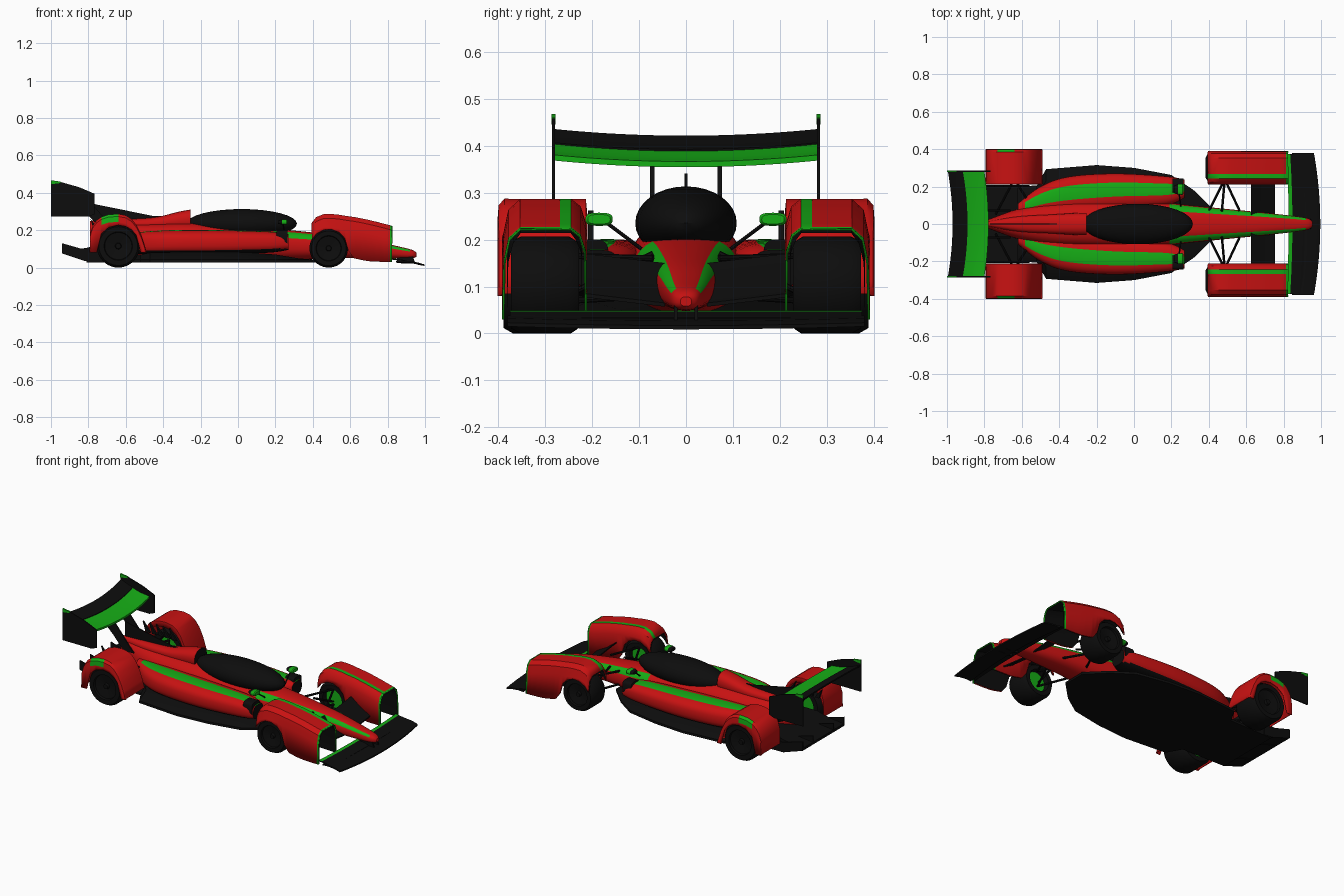
import bpy, bmesh
from math import sin, cos, pi, sqrt, radians
from mathutils import Vector

if "Cube" in bpy.data.objects:
    bpy.data.objects.remove(bpy.data.objects["Cube"])


def mat(name, c):
    m = bpy.data.materials.new(name)
    m.diffuse_color = (*c, 1)
    m.use_nodes = True
    m.node_tree.nodes["Principled BSDF"].inputs["Base Color"].default_value = m.diffuse_color
    return m


RED, GREEN = mat("red", (0.58, 0.006, 0.006)), mat("green", (0.008, 0.42, 0.008))
BLACK = mat("black", (0.004, 0.004, 0.004))


def finish(name, bm, mats, mirror=False, thick=0):
    bmesh.ops.recalc_face_normals(bm, faces=bm.faces)
    me = bpy.data.meshes.new(name)
    bm.to_mesh(me)
    bm.free()
    ob = bpy.data.objects.new(name, me)
    bpy.context.collection.objects.link(ob)
    for m in mats:
        me.materials.append(m)
    if thick:
        s = ob.modifiers.new("thickness", 'SOLIDIFY')
        s.thickness, s.offset = thick, 0
    if mirror:
        ob.modifiers.new("mirror", 'MIRROR').use_axis = (False, True, False)
    return ob


def loft(name, rings, mats, pick=None, closed=True, caps=(0, 0), mirror=False, thick=0):
    bm = bmesh.new()
    vs = [[bm.verts.new(p) for p in r] for r in rings]
    n = len(rings[0])
    for a, b in zip(vs, vs[1:]):
        for j in range(n if closed else n - 1):
            k = (j + 1) % n
            f = bm.faces.new((a[j], a[k], b[k], b[j]))
            if pick:
                f.material_index = pick(f.calc_center_median(), j)
    if closed:
        for r, m in ((vs[0], caps[0]), (vs[-1], caps[1])):
            bm.faces.new(r).material_index = m
    return finish(name, bm, mats, mirror, thick)


def smooth(secs, k=5):
    # Catmull-Rom through the section parameters
    out = []
    for i in range(len(secs) - 1):
        p0, p1, p2 = secs[max(i - 1, 0)], secs[i], secs[i + 1]
        p3 = secs[min(i + 2, len(secs) - 1)]
        for s in range(k):
            t = s / k
            out.append([0.5 * (2*b + (c - a)*t + (2*a - 5*b + 4*c - d)*t*t + (3*b - a - 3*c + d)*t**3)
                        for a, b, c, d in zip(p0, p1, p2, p3)])
    return out + [list(secs[-1])]


def oval(x, y0, y1, z0, z1, e=2.6, n=32):
    pts = []
    for i in range(n):
        c, s = cos(2*pi*i/n), sin(2*pi*i/n)
        pw = lambda v: (1 if v > 0 else -1) * abs(v) ** (2/e)
        pts.append((x, (y0+y1)/2 + (y1-y0)/2*pw(c), (z0+z1)/2 + (z1-z0)/2*pw(s)))
    return pts


def plate(name, outline, y, w, m, mirror=True):
    return loft(name, [[(x, y + d, z) for x, z in outline] for d in (-w/2, w/2)], [m], mirror=mirror)


def rods(name, pairs, r, m=BLACK):
    bm = bmesh.new()
    for a, b in pairs:
        a, b = Vector(a), Vector(b)
        d = b - a
        M = d.to_track_quat('Z', 'Y').to_matrix().to_4x4()
        M.translation = (a + b) / 2
        bmesh.ops.create_cone(bm, cap_ends=True, segments=8, radius1=r, radius2=r, depth=d.length, matrix=M)
    return finish(name, bm, [m], True)


# main body with green nose stripes
body = [(0.955, .012, .058, .078), (0.93, .03, .05, .095), (0.85, .043, .048, .115), (0.7, .06, .05, .148),
        (0.5, .08, .05, .176), (0.3, .10, .04, .198), (0.1, .12, .035, .215), (-0.25, .12, .035, .24),
        (-0.45, .11, .035, .235), (-0.62, .08, .05, .235), (-0.79, .02, .12, .235)]
loft("main_body", [oval(x, -w, w, a, b, 2.5) for x, w, a, b in smooth(body)], [RED, GREEN],
     lambda c, j: int(0.2 < c.x < 0.92 and (2 <= j <= 4 or 11 <= j <= 13)))

# canopy
bm = bmesh.new()
bmesh.ops.create_uvsphere(bm, u_segments=32, v_segments=16, radius=1)
for v in bm.verts:
    v.co = (0.02 + .295*v.co.x, .108*v.co.y, .235 + .078*v.co.z)
finish("cockpit_canopy", bm, [BLACK])

# engine cover behind the canopy with black intake
cover = [(-0.255, .06, .20, .31), (-0.32, .058, .20, .298), (-0.45, .05, .2, .268), (-0.62, .04, .2, .258),
         (-0.79, .012, .2, .25)]
loft("engine_cover", [oval(x, -w, w, a, b, 2.4, 24) for x, w, a, b in smooth(cover)], [RED, BLACK], caps=(1, 0))
plate("spine_fin", [(-.40, .275), (-.45, .275), (-.77, .34), (-.77, .25), (-.45, .25)], 0, .007, BLACK, False)

# sidepods with green stripe and black inlet
pod = [(0.27, .14, .238, .095, .178), (0.17, .10, .255, .08, .192), (-0.1, .08, .27, .07, .2),
       (-0.35, .06, .253, .068, .2), (-0.5, .05, .2, .07, .192), (-0.62, .04, .11, .09, .18)]
loft("sidepod", [oval(x, a, b, c, d, 2.7) for x, a, b, c, d in smooth(pod)], [RED, GREEN, BLACK],
     lambda c, j: 1 if 6 <= j <= 8 and -.58 < c.x else (2 if 19 <= j <= 28 and c.z < .1 else 0), caps=(2, 0), mirror=True)
loft("sidepod_inlet", [oval(x, .165, .243, .12, .2, 4, 24) for x in (.205, .265)], [BLACK], mirror=True)

# flared floor
floor = [(0.43, .07, .04), (0.32, .18, .05), (0.2, .262, .07), (0, .3, .085), (-0.2, .315, .085),
         (-0.47, .293, .08), (-0.52, .205, .07), (-0.81, .2, .06)]
loft("floor", [[(x, -w, .028), (x, w, .028), (x, w, .042), (x, w*.78, z), (x, -w*.78, z), (x, -w, .042)]
               for x, w, z in floor], [BLACK])
loft("diffuser", [[(x, -.2, a), (x, .2, a), (x, .2, b), (x, -.2, b)]
                  for x, a, b in ((-.62, .03, .12), (-.76, .03, .12), (-.81, .04, .105), (-.94, .075, .09))], [BLACK])
for y in (.2, .1):
    plate("diffuser_fence", [(-.94, .075), (-.94, .13), (-.8, .09), (-.76, .1), (-.76, .03), (-.82, .035)],
          y, .008, BLACK)


# wheels: turned tyre profile plus green inner rim
def wheel(name, x, r, y0, y1):
    prof = [(.0, y0 + .03), (.6*r, y0 + .03), (.64*r, y0), (.88*r, y0), (r, y0 + .02), (r, y1 - .02),
            (.9*r, y1), (.66*r, y1), (.63*r, y1 - .012), (.15*r, y1 - .022), (.12*r, y1 - .008), (0, y1 - .008)]
    n = 40
    bm = bmesh.new()
    vs = [[bm.verts.new((x + q*cos(2*pi*i/n), y, r + q*sin(2*pi*i/n))) for q, y in prof] for i in range(n)]
    for i in range(n):
        for j in range(len(prof) - 1):
            k = (i + 1) % n
            f = bm.faces.new((vs[i][j], vs[i][j+1], vs[k][j+1], vs[k][j]))
            f.material_index = int(j == 0)
    bmesh.ops.remove_doubles(bm, verts=bm.verts, dist=1e-5)
    finish(name, bm, [BLACK, GREEN], True)


wheel("front_wheel", .485, .103, .228, .372)
wheel("rear_wheel", -.64, .115, .225, .388)

# front fenders: open tunnels over the wheels, with a dark lining
top_f = smooth([(.82, .222, .03), (.812, .224, .03), (.70, .252, .034), (.62, .268, .05)], 3)
top_f += [(.59, .272, .09)] + [(x, z, .105 + sqrt(max(.1**2 - (x - .485)**2, 0)))
                               for x, z in ((.57, .275), (.54, .28), (.5, .284), (.46, .284), (.42, .268), (.395, .236))]


def arch(x, zt, zb, i):
    c = lambda z: max(z, zb)
    return [(x, .389 - i, zb), (x, .386 - i, c(zt - .07)), (x, .376 - i, c(zt - .022 - i)), (x, .352, zt - i),
            (x, .268, zt - i), (x, .245, zt - i), (x, .226 + i, c(zt - .015 - i)),
            (x, .215 + i, c(zt - .05)), (x, .213 + i, zb + .01)]


loft("front_fender", [arch(*s, 0) for s in top_f], [RED, GREEN],
     lambda c, j: int(c.x > .811 or j == 4), closed=False, mirror=True, thick=.005)
loft("front_fender_lining", [arch(x, zt, zb, .008) for x, zt, zb in top_f], [BLACK], closed=False, mirror=True)

# rear fenders: arch sheet with outer wall cut around the wheel
top_r = [(-.79, .085), (-.788, .18), (-.775, .222), (-.755, .25), (-.73, .268), (-.69, .281), (-.64, .284), (-.60, .276),
         (-.57, .257), (-.545, .226), (-.52, .175), (-.505, .13), (-.492, .085)]
rings = []
for x, zt in top_r:
    zb = min(max(.08, .115 + sqrt(max(.112**2 - (x + .64)**2, 0)) if abs(x + .64) < .112 else .08), zt - .003)
    rings.append([(x, .398, zb), (x, .398, max(zb, zt - .04)), (x, .396, max(zb, zt - .012)), (x, .385, zt),
                  (x, .215, zt), (x, .213, max(zb, zt - .03))])
loft("rear_fender", rings, [RED, GREEN],
     lambda c, j: int(-.735 < c.x < -.645 and j < 3 and c.z > .235), closed=False, mirror=True, thick=.006)
for i in range(5):
    x = -.77 + .045*i
    plate("fender_louvre", [(x, .2), (x - .02, .262), (x + .03, .2)], .203, .012, BLACK)


# wings: chord line swept across the width with bow and forward sweep
def wing(name, chord, half, bow, sweep, th, mats, pick=None):
    rs = []
    for i in range(25):
        y = half*(i/12 - 1)
        q = (y/half)**2
        P = [(x + sweep*(1 - q), y, z + bow*q) for x, z in chord]
        rs.append(P + [(x, y, z - th) for x, y, z in reversed(P)])
    loft(name, rs, mats, pick)


wing("rear_wing_main", [(-.80, .366), (-.83, .37), (-.87, .375), (-.925, .392)], .28, .014, .022, .012,
     [BLACK, GREEN], lambda c, j: int(j < 3 or j == 7))
wing("rear_wing_flap", [(-.915, .392), (-.95, .402), (-.995, .421)], .28, .014, .025, .009, [BLACK])
plate("rear_wing_endplate", [(-1, .465), (-.95, .458), (-.85, .43), (-.768, .395), (-.768, .285), (-.80, .272), (-1, .272)],
      .282, .007, BLACK)
plate("endplate_green_edge", [(-1, .467), (-.95, .46), (-.95, .452), (-1, .445)], .282, .009, GREEN)
plate("rear_wing_pylon", [(-.90, .375), (-.80, .365), (-.66, .2), (-.73, .2), (-.80, .28)], .072, .009, BLACK)
wing("front_wing_main", [(.962, .017), (.93, .027), (.88, .032), (.845, .03)], .38, .006, .034, .008, [BLACK])
wing("front_wing_flap", [(.90, .034), (.87, .042), (.835, .047), (.815, .049)], .375, .0, .012, .006,
     [BLACK, GREEN], lambda c, j: int(j == 2))
plate("nose_pylon", [(.93, .07), (.85, .07), (.85, .025), (.95, .02)], .022, .008, BLACK)

# angled vanes between nose and fenders
loft("turning_vane", [[(.755, y, .075 + d), (.69, y, .11 + d), (.625, y, .16 + d), (.625, y, .152 + d),
                       (.69, y, .102 + d), (.755, y, .067 + d)] for y, d in ((.045, -.01), (.13, 0), (.214, .01))],
     [BLACK], mirror=True)

# suspension arms
arms = []
for z0, z1 in ((.16, .165), (.08, .07)):
    arms += [((x, .07, z0), (.485, .24, z1)) for x in (.40, .565)]
    arms += [((x, .05, z0), (-.64, .24, z1)) for x in (-.52, -.74)]
arms.append(((.47, .07, .17), (.485, .235, .09)))
rods("suspension_arm", arms, .0065)

# mirrors on stalks
loft("mirror", [oval(x, .185 - w, .185 + w, .243 - h, .243 + h, 3, 20)
                for x, w, h in ((.215, .02, .009), (.235, .028, .013), (.258, .029, .014), (.264, .024, .01))],
     [BLACK, GREEN], lambda c, j: int(c.x > .24), caps=(0, 1), mirror=True)
rods("mirror_stalk", [((.25, .095, .18), (.24, .172, .238))], .004)

bpy.ops.object.select_all(action='SELECT')
bpy.context.view_layer.objects.active = bpy.context.selected_objects[0]
bpy.ops.object.shade_smooth_by_angle(angle=radians(35))
